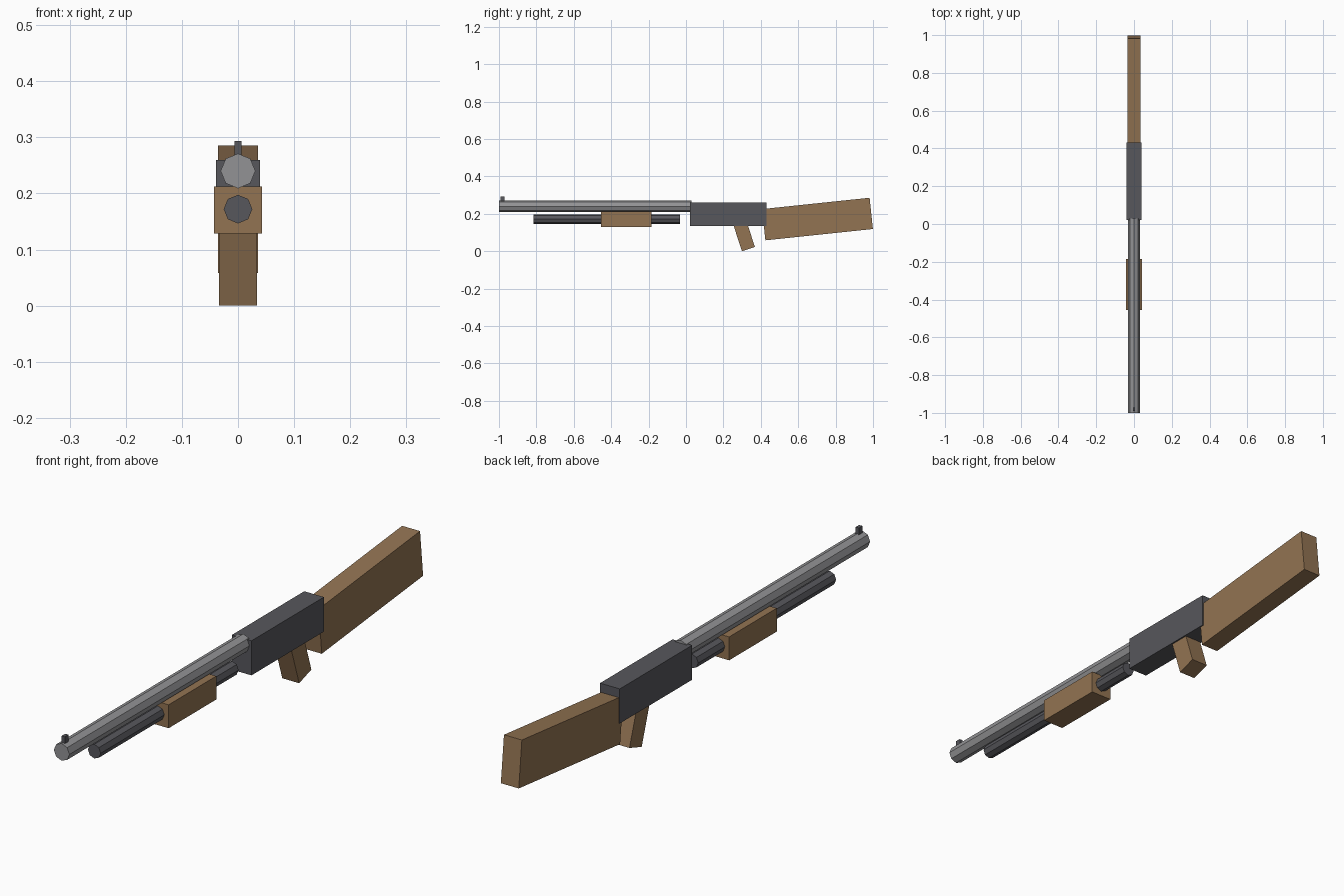
import bpy
from math import radians, cos, sin
from mathutils import Vector, Matrix

if "Cube" in bpy.data.objects:
    bpy.data.objects.remove(bpy.data.objects["Cube"], do_unlink=True)


def material(name, colour):
    mat = bpy.data.materials.new(name)
    mat.use_nodes = True
    mat.diffuse_color = (*colour, 1)
    mat.node_tree.nodes["Principled BSDF"].inputs["Base Color"].default_value = (*colour, 1)
    return mat


steel = material("light steel", (0.29, 0.29, 0.30))
gunmetal = material("dark gunmetal", (0.095, 0.095, 0.107))
wood = material("brown wood", (0.29, 0.173, 0.085))


def finish(name, mat):
    obj = bpy.context.object
    obj.name = obj.data.name = name
    obj.data.materials.append(mat)
    return obj


def box(name, mat, centre, size, tilt=0):
    """Box of the given size, tilted about the x axis in degrees."""
    bpy.ops.mesh.primitive_cube_add(size=1)
    obj = finish(name, mat)
    obj.data.transform(Matrix.Diagonal((*size, 1)))
    obj.location = centre
    obj.rotation_euler.x = radians(tilt)
    return obj


def tube(name, mat, radius, y0, y1, z):
    """Eight-sided rod along y, with a corner at the top."""
    bpy.ops.mesh.primitive_cylinder_add(
        vertices=8, radius=radius, depth=y1 - y0,
        location=(0, (y0 + y1) / 2, z), rotation=(radians(90), 0, 0))
    return finish(name, mat)


# Barrel, magazine tube and front sight
tube("barrel", steel, 0.031, -1.0, 0.03, 0.24)
tube("magazine_tube", gunmetal, 0.0255, -0.815, -0.033, 0.172)
box("front_sight", gunmetal, (0, -0.981, 0.279), (0.013, 0.02, 0.028))

# Sliding fore-end and receiver
box("fore_end", wood, (0, -0.319, 0.1705), (0.085, 0.27, 0.084))
box("receiver", gunmetal, (0, 0.226, 0.198), (0.078, 0.411, 0.124))

# Shoulder stock, rising to the rear
box("stock", wood, (0, 0.703, 0.172), (0.071, 0.578, 0.168), 6)

# Grip, placed from its lowest corner and leaning forward at the top
lean, depth, length = radians(18), 0.073, 0.16
along = Vector((0, cos(lean), sin(lean)))
up = Vector((0, -sin(lean), cos(lean)))
corner = Vector((0, 0.299, 0))
box("grip", wood, corner + along * depth / 2 + up * length / 2, (0.067, depth, length), 18)
